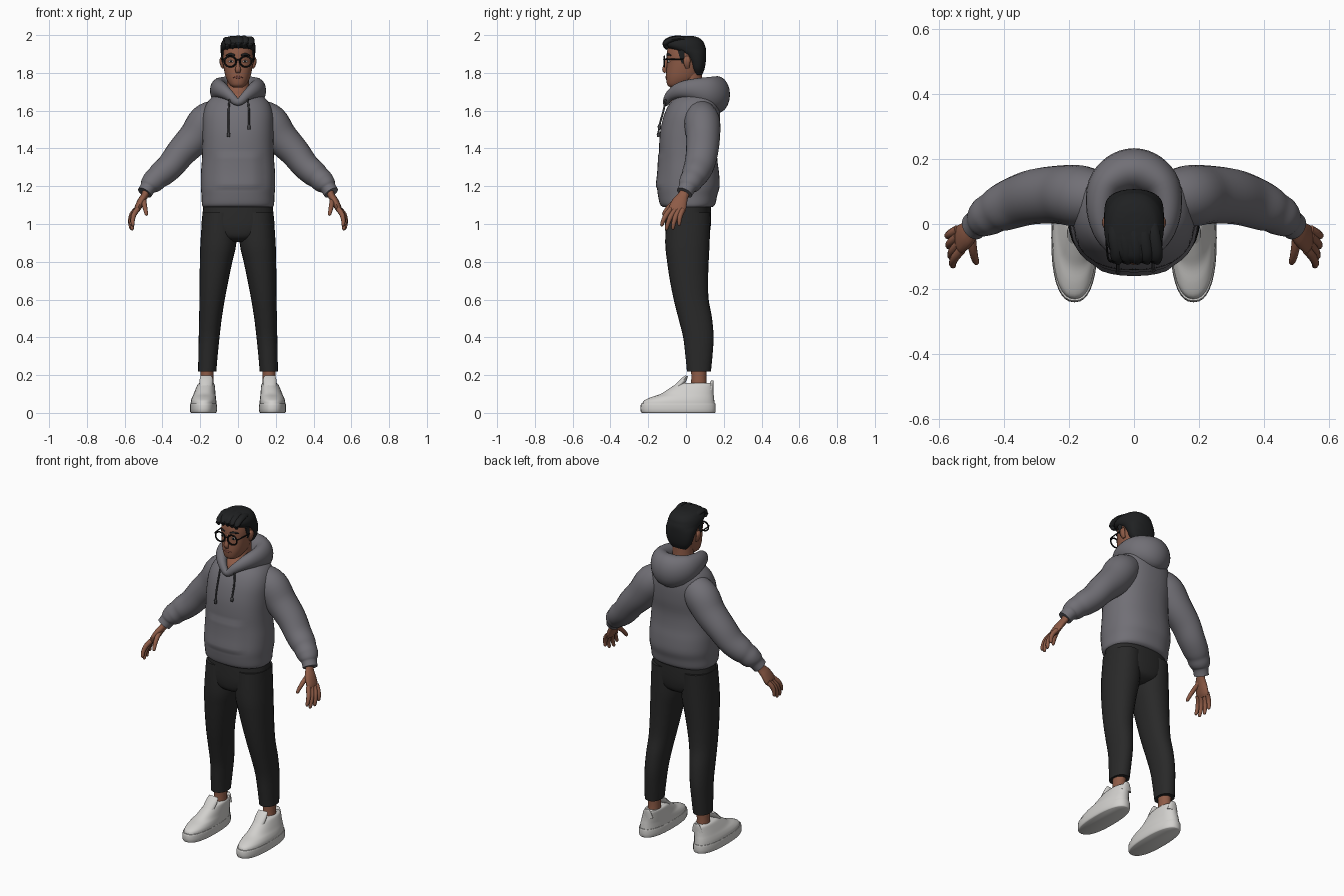
import bpy, bmesh, math
from mathutils import Vector


def material(name, r, g, b):
    m = bpy.data.materials.new(name)
    m.diffuse_color = (r, g, b, 1)
    return m


GREY = material("hoodie grey", 0.165, 0.16, 0.18)
BLACK = material("trouser black", 0.022, 0.022, 0.022)
HAIR = material("hair black", 0.014, 0.015, 0.016)
SKIN = material("skin brown", 0.27, 0.105, 0.062)
LIP = material("lip brown", 0.18, 0.06, 0.045)
WHITE = material("shoe white", 0.64, 0.63, 0.61)
CORD = material("cord grey", 0.06, 0.06, 0.065)
FRAME = material("frame black", 0.006, 0.006, 0.006)


def smooth_path(pts, steps, closed):
    """Catmull-Rom interpolation of (x, y, z, radius_u, radius_v) rows."""
    n, out = len(pts), []
    for i in range(n if closed else n - 1):
        k = [(i + d) % n if closed else min(max(i + d, 0), n - 1) for d in (-1, 0, 1, 2)]
        for s in range(steps):
            t = s / steps
            out.append([0.5 * (2 * b + (c - a) * t + (2 * a - 5 * b + 4 * c - d) * t * t
                               + (3 * b - a - 3 * c + d) * t ** 3)
                        for a, b, c, d in zip(*(pts[j] for j in k))])
    if not closed:
        out.append(list(pts[-1]))
    return out


def sweep(name, pts, mat, axis=None, ref=(0, 1, 0), n=20, steps=4, power=2.0,
          closed=False, mirror=False, shape=None):
    """Skin superellipse rings along a smooth path."""
    path = smooth_path(pts, steps, closed)
    ref, count = Vector(ref), len(path)
    bm, rings = bmesh.new(), []
    for i, p in enumerate(path):
        nxt = path[(i + 1) % count] if closed else path[min(i + 1, count - 1)]
        prv = path[i - 1] if closed or i else path[0]
        t = Vector(axis) if axis else (Vector(nxt[:3]) - Vector(prv[:3])).normalized()
        u = ref.cross(t).normalized()
        v = t.cross(u)
        ring = []
        for j in range(n):
            c, s = math.cos(math.tau * j / n), math.sin(math.tau * j / n)
            c = math.copysign(abs(c) ** (2 / power), c) * max(p[3], 0.001)
            s = math.copysign(abs(s) ** (2 / power), s) * max(p[4], 0.001)
            co = Vector(p[:3]) + u * c + v * s
            ring.append(bm.verts.new(shape(co) if shape else co))
        rings.append(ring)
    for i in range(count if closed else count - 1):
        a, b = rings[i], rings[(i + 1) % count]
        for j in range(n):
            bm.faces.new((a[j], a[(j + 1) % n], b[(j + 1) % n], b[j]))
    if not closed:
        bm.faces.new(rings[0])
        bm.faces.new(rings[-1])
    bmesh.ops.recalc_face_normals(bm, faces=bm.faces)
    me = bpy.data.meshes.new(name)
    bm.to_mesh(me)
    bm.free()
    ob = bpy.data.objects.new(name, me)
    bpy.context.collection.objects.link(ob)
    me.materials.append(mat)
    bpy.ops.object.select_all(action='DESELECT')
    ob.select_set(True)
    bpy.context.view_layer.objects.active = ob
    bpy.ops.object.shade_smooth_by_angle(angle=math.radians(50))
    if mirror:
        ob.modifiers.new("mirror", 'MIRROR')
    return ob


def stack(name, rows, mat, **kw):
    """Level rings from rows of (z, front y, back y, half width, centre x)."""
    pts = [(r[4] if len(r) > 4 else 0, (r[1] + r[2]) / 2, r[0], r[3], (r[2] - r[1]) / 2)
           for r in rows]
    return sweep(name, pts, mat, axis=(0, 0, 1), **kw)


def pocket(co):
    # raised front pouch with a soft upper fold
    if co.y < 0 and abs(co.x) < 0.12 and 1.19 < co.z < 1.37:
        co.y -= 0.007
    return co


# hoodie body
stack("hoodie_body", [(1.09, -.122, .14, .184), (1.105, -.138, .155, .191),
      (1.15, -.148, .165, .193), (1.2, -.153, .178, .197), (1.27, -.146, .175, .196),
      (1.34, -.142, .166, .191), (1.42, -.142, .165, .188), (1.5, -.135, .176, .188),
      (1.58, -.115, .18, .185), (1.64, -.085, .175, .165), (1.68, -.045, .16, .125),
      (1.705, 0, .12, .07)], GREY, n=40, power=2.35, shape=pocket)

# sleeves with gathered cuffs
sweep("sleeve", [(.10, .075, 1.585, .08, .08), (.165, .085, 1.54, .098, .095),
      (.225, .09, 1.46, .09, .09), (.30, .085, 1.38, .08, .085), (.355, .07, 1.31, .073, .08),
      (.405, .05, 1.265, .069, .073), (.43, .037, 1.243, .062, .065),
      (.452, .024, 1.222, .06, .062), (.468, .012, 1.205, .052, .054),
      (.478, .005, 1.19, .042, .045), (.494, -.008, 1.165, .04, .043)],
      GREY, n=24, mirror=True)

# hood draped round the neck
half = [(.045, -.085, 1.68, .024, .028), (.085, -.03, 1.708, .036, .043),
        (.102, .04, 1.712, .044, .058), (.09, .11, 1.7, .055, .08), (.05, .15, 1.69, .065, .092)]
sweep("hood", [(0, -.105, 1.645, .018, .02)] + half + [(0, .165, 1.685, .068, .098)]
      + [(-h[0],) + h[1:] for h in reversed(half)], GREY, ref=(0, 0, 1), n=20, closed=True)

# drawstrings with knotted tips
for side, x, low in (("left", -.05, 1.46), ("right", .058, 1.5)):
    y = -.146 if low < 1.48 else -.141
    sweep(side + "_drawstring", [(x * .9, -.108, 1.66, .005, .005), (x, -.119, 1.6, .005, .005),
          (x, -.136, 1.54, .005, .005), (x, y, low + .025, .005, .005),
          (x, y, low + .018, .009, .009), (x, y, low, .007, .007)], CORD, n=8)

# trousers
stack("trouser_seat", [(1.12, -.105, .13, .18), (1.05, -.11, .133, .188), (.98, -.111, .13, .188),
      (.93, -.1, .115, .13), (.905, -.06, .07, .05)], BLACK, n=32, power=2.3)
stack("trouser_leg", [(1.06, -.105, .13, .09, .098), (.9, -.11, .125, .095, .104),
      (.8, -.1, .12, .086, .116), (.7, -.085, .117, .076, .127), (.6, -.065, .12, .067, .137),
      (.5, -.04, .138, .06, .146), (.4, -.015, .146, .055, .153), (.3, -.003, .14, .051, .159),
      (.22, .005, .132, .048, .163)], BLACK, n=24, power=2.2, mirror=True)

# ankles and shoes
stack("ankle", [(.26, .025, .11, .036, .163), (.18, .028, .108, .035, .165),
      (.1, .02, .115, .038, .167)], SKIN, n=16, mirror=True)
stack("shoe_sole", [(0, -.232, .152, .066, .183), (.008, -.24, .157, .071, .183),
      (.04, -.24, .157, .071, .183), (.05, -.236, .155, .069, .183)],
      WHITE, n=36, power=2.4, steps=2, mirror=True)
stack("shoe_upper", [(.045, -.232, .152, .068, .183), (.065, -.222, .15, .067, .182),
      (.083, -.185, .148, .063, .18), (.1, -.135, .146, .058, .177), (.125, -.095, .145, .052, .173),
      (.15, -.055, .144, .045, .169), (.158, -.03, .138, .038, .167)],
      WHITE, n=36, power=2.3, mirror=True)
sweep("shoe_tongue", [(.17, -.05, .13, .034, .02), (.168, -.015, .17, .036, .016),
      (.167, .004, .195, .03, .007)], WHITE, n=16, mirror=True)
sweep("shoe_heel_tab", [(.168, .13, .12, .035, .015), (.167, .137, .16, .022, .009),
      (.167, .14, .172, .012, .005)], WHITE, n=16, mirror=True)

# hands
sweep("palm", [(.478, .008, 1.2, .024, .028), (.492, -.012, 1.155, .019, .028),
      (.513, -.032, 1.12, .02, .04), (.533, -.046, 1.08, .017, .045),
      (.54, -.05, 1.06, .01, .036)], SKIN, n=16, mirror=True)
fingers = {"index": ((.531, -.08, 1.08), (.555, -.13, .988)),
           "middle": ((.538, -.06, 1.072), (.559, -.105, .967)),
           "ring": ((.542, -.038, 1.072), (.566, -.07, .97)),
           "little": ((.542, -.017, 1.075), (.57, -.036, .99)),
           "thumb": ((.5, -.035, 1.13), (.483, -.122, 1.045))}
for label, (a, b) in fingers.items():
    a, b = Vector(a), Vector(b)
    bulge = Vector((.012, -.006, .004)) if label != "thumb" else Vector((.002, -.01, .004))
    rows = [(*(a.lerp(b, t) + bulge * math.sin(math.pi * t)), r, r)
            for t, r in ((0, .014), (.35, .0135), (.7, .0115), (.93, .009), (1, .003))]
    sweep(label + "_finger", rows, SKIN, ref=(1, 0, 0), n=10, steps=3, mirror=True)

# neck and head
stack("neck", [(1.63, -.085, .1, .085), (1.68, -.07, .095, .075), (1.72, -.035, .088, .06),
      (1.8, -.03, .085, .058)], SKIN, n=24)
stack("head", [(1.722, -.08, -.03, .022), (1.735, -.098, .005, .042), (1.765, -.105, .055, .06),
      (1.8, -.105, .075, .071), (1.85, -.101, .085, .079), (1.9, -.102, .09, .081),
      (1.95, -.088, .08, .072), (1.98, -.04, .04, .04)], SKIN, n=32, power=2.25)
sweep("nose", [(0, -.096, 1.88, .008, .008), (0, -.107, 1.845, .009, .01),
      (0, -.114, 1.818, .015, .012), (0, -.108, 1.802, .012, .008)], SKIN, n=12)
sweep("ear", [(.078, .008, 1.825, .006, .01), (.085, .005, 1.845, .01, .016),
      (.088, .005, 1.87, .01, .019), (.082, .008, 1.887, .005, .01)], SKIN, n=12, mirror=True)
sweep("mouth", [(-.026, -.099, 1.776, .003, .002), (0, -.105, 1.777, .004, .007),
      (.026, -.099, 1.776, .003, .002)], LIP, ref=(0, 0, 1), n=10)
sweep("eyebrow", [(.016, -.1, 1.893, .004, .004), (.04, -.097, 1.899, .004, .006),
      (.063, -.08, 1.893, .003, .003)], HAIR, ref=(0, 0, 1), n=8, mirror=True)
sweep("eye_white", [(.024, -.095, 1.86, .004, .002), (.037, -.094, 1.861, .005, .007),
      (.05, -.087, 1.86, .004, .002)], WHITE, ref=(0, 0, 1), n=10, mirror=True)
sweep("iris", [(.037, -.094, 1.861, .006, .006), (.037, -.1015, 1.861, .0055, .0055)],
      FRAME, ref=(0, 0, 1), n=12, mirror=True)

# hair cap, sideburns and swept locks
stack("hair", [(1.79, .045, .085, .05), (1.82, .025, .098, .074), (1.86, .01, .105, .086),
      (1.9, -.025, .107, .091), (1.925, -.085, .106, .092), (1.945, -.115, .1, .092),
      (1.965, -.118, .092, .085), (1.985, -.098, .07, .068), (1.996, -.05, .035, .035)],
      HAIR, n=32, power=2.3)
sweep("sideburn", [(.08, -.025, 1.92, .008, .02), (.081, -.02, 1.88, .006, .013),
      (.078, -.016, 1.85, .004, .007)], HAIR, n=10, mirror=True)
for i in range(5):
    x = -.06 + .03 * i
    z = 1.957 - 1.6 * (x - .01) ** 2
    sweep("hair_lock_%d" % (i + 1), [(x, -.098, z - .022, .008, .008), (x + .006, -.11, z, .018, .013),
          (x + .008, -.085, z + .021, .02, .014), (x, -.03, z + .028, .02, .013),
          (x * .9, .04, z + .014, .012, .01)], HAIR, ref=(0, 0, 1), n=10)

# glasses
sweep("glasses_rim", [(.041 + .031 * math.cos(k * math.tau / 12), -.114,
      1.86 + .028 * math.sin(k * math.tau / 12), .0045, .004) for k in range(12)],
      FRAME, n=8, steps=3, closed=True, mirror=True)
sweep("glasses_bridge", [(-.012, -.114, 1.866, .003, .003), (0, -.118, 1.87, .003, .003),
      (.012, -.114, 1.866, .003, .003)], FRAME, ref=(0, 0, 1), n=8)
sweep("glasses_arm", [(.07, -.114, 1.87, .004, .005), (.08, -.105, 1.872, .003, .004),
      (.085, -.05, 1.873, .003, .004), (.088, .015, 1.872, .003, .004)],
      FRAME, ref=(0, 0, 1), n=8, mirror=True)
